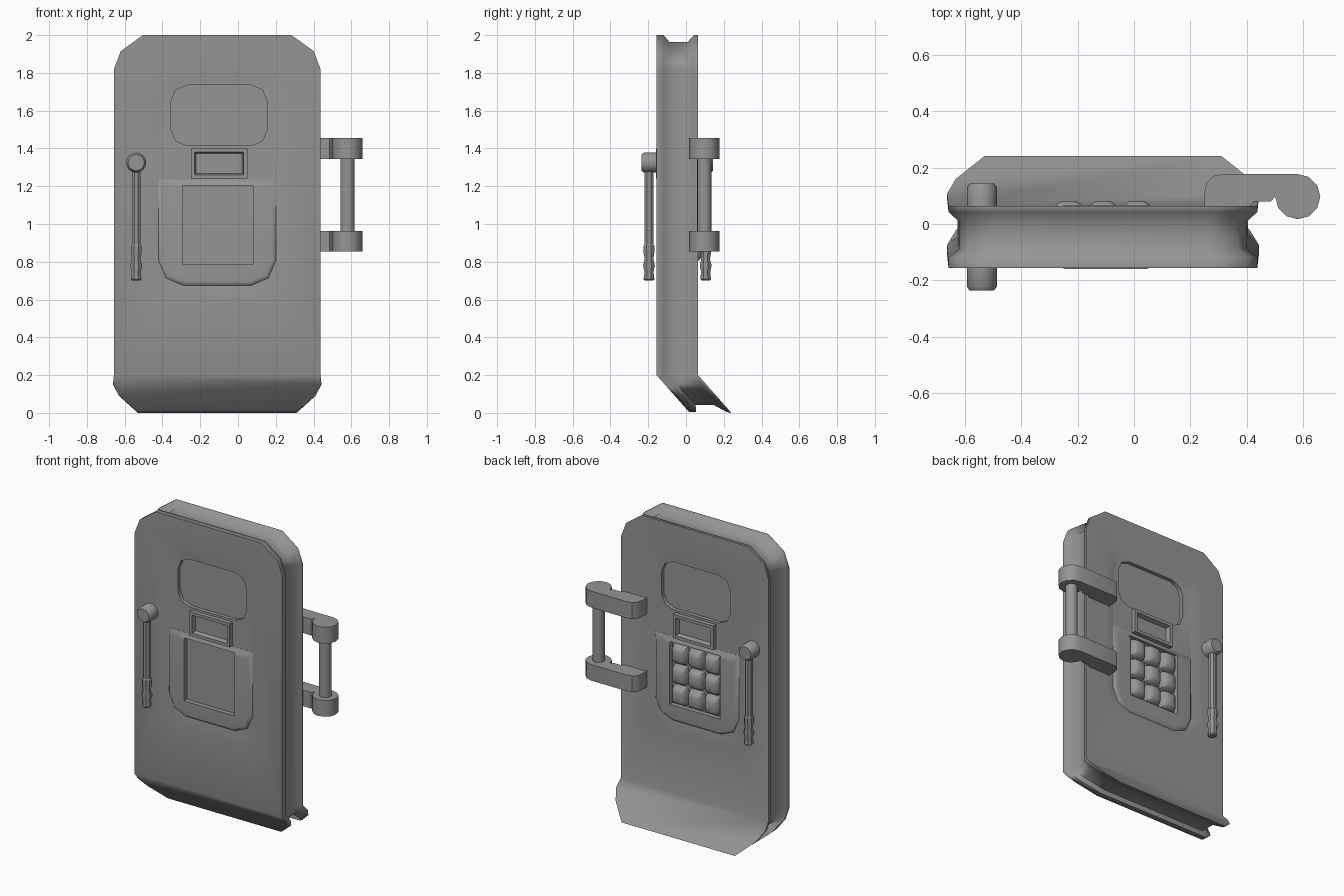
import bpy, bmesh, math

if "Cube" in bpy.data.objects:
    bpy.data.objects.remove(bpy.data.objects["Cube"])

FRONT, BACK = -0.156, 0.064      # door face planes
CX = -0.11                       # door centre line

metal = bpy.data.materials.new("dark_grey_metal")
metal.diffuse_color = (0.3, 0.3, 0.3, 1)
metal.use_nodes = True
metal.node_tree.nodes["Principled BSDF"].inputs["Base Color"].default_value = metal.diffuse_color


def finish(name, bm, smooth=None):
    bmesh.ops.recalc_face_normals(bm, faces=bm.faces)
    me = bpy.data.meshes.new(name)
    bm.to_mesh(me)
    bm.free()
    me.materials.append(metal)
    ob = bpy.data.objects.new(name, me)
    bpy.context.collection.objects.link(ob)
    if smooth:
        shade(ob, smooth)
    return ob


def shade(ob, angle):
    bpy.ops.object.select_all(action='DESELECT')
    ob.select_set(True)
    bpy.context.view_layer.objects.active = ob
    bpy.ops.object.shade_smooth_by_angle(angle=math.radians(angle))


def bridge(bm, rings):
    vs = [[bm.verts.new(p) for p in r] for r in rings]
    n = len(vs[0])
    for a, b in zip(vs, vs[1:]):
        for i in range(n):
            j = (i + 1) % n
            bm.faces.new((a[i], a[j], b[j], b[i]))
    return vs


def loft(name, rings, smooth=None):
    bm = bmesh.new()
    vs = bridge(bm, rings)
    bm.faces.new(vs[0])
    bm.faces.new(vs[-1])
    return finish(name, bm, smooth)


def rounded(x0, x1, z0, z1, c=0.0, low_only=False):
    """Rectangle in x/z whose corners are cut in two steps of size c."""
    if c == 0:
        return [(x0, z0), (x1, z0), (x1, z1), (x0, z1)]
    k = 0.3 * c
    pts = [(x0, z0 + c), (x0 + k, z0 + k), (x0 + c, z0),
           (x1 - c, z0), (x1 - k, z0 + k), (x1, z0 + c)]
    if low_only:
        return pts + [(x1, z1), (x0, z1)]
    return pts + [(x1, z1 - c), (x1 - k, z1 - k), (x1 - c, z1),
                  (x0 + c, z1), (x0 + k, z1 - k), (x0, z1 - c)]


def at_y(pts, y):
    return [(x, y, z) for x, z in pts]


def combine(target, other, op):
    bpy.context.view_layer.objects.active = target
    m = target.modifiers.new(op, 'BOOLEAN')
    m.object, m.operation, m.solver = other, op, 'EXACT'
    bpy.ops.object.modifier_apply(modifier=m.name)
    bpy.data.objects.remove(other, do_unlink=True)


def recess(target, surf, side, outer, inner, depth):
    """Tapered pocket sunk into a face; side is the outward y direction."""
    cut = loft("cutter", [at_y(outer, surf + side * 0.02), at_y(outer, surf),
                          at_y(inner, surf - side * depth)])
    cut.hide_render = True
    combine(target, cut, 'DIFFERENCE')


# Door slab: outline with a grooved rim, lower strip swept backwards
half = [(0.42, 0.005), (0.52, 0.09), (0.552, 0.15), (0.547, 0.2),
        (0.547, 1.82), (0.511, 1.915), (0.393, 2.0)]
outline = half + [(-x, z) for x, z in reversed(half)]


def door_ring(y, inset):
    ring = []
    for x, z in outline:
        if z > 1.9:
            z -= inset
        elif z < 0.1:
            z += inset
        if y == BACK and z < 0.01:
            z = 0.0
        ring.append((CX + x * (1 - inset / 0.545),
                     y + max(0, 0.2 - z) * 0.88, z))
    return ring


sections = [(FRONT, 0), (-0.118, 0), (-0.088, 0.037),
            (0.008, 0.037), (0.043, 0), (BACK, 0)]
bm = bmesh.new()
vs = bridge(bm, [door_ring(y, inset) for y, inset in sections])
for ring in (vs[0], vs[-1]):
    bm.faces.new([v for v in ring if v.co.z > 0.19])
    bm.faces.new([v for v in ring if v.co.z < 0.21])
door = finish("door_slab", bm)

# Both faces: shallow dish, window pocket, raised control panel
for surf, side in ((FRONT, -1), (BACK, 1)):
    recess(door, surf, side, rounded(-0.49, 0.27, 0.60, 1.87, 0.16),
           rounded(-0.422, 0.202, 0.67, 1.75, 0.12), 0.025)
    window = rounded(-0.355, 0.155, 1.415, 1.735, 0.085)
    recess(door, surf, side, window, window, 0.05)
    base = rounded(-0.42, 0.20, 0.675, 1.236, 0.13, True)
    top = rounded(-0.40, 0.18, 0.695, 1.19, 0.12, True)
    panel = loft("panel", [at_y(base, surf - side * 0.06), at_y(base, surf - side * 0.024),
                           at_y(top, surf - side * 0.004)])
    combine(door, panel, 'UNION')
    pad = rounded(-0.295, 0.08, 0.785, 1.205)
    recess(door, surf, side, pad, pad, 0.035)

# Raised slot frame with its pocket
slot = rounded(-0.25, 0.05, 1.24, 1.40)
frame = loft("slot_frame", [at_y(slot, FRONT - 0.004), at_y(slot, BACK + 0.004)])
combine(door, frame, 'UNION')
for surf, side in ((FRONT, -1), (BACK, 1)):
    recess(door, surf, side, rounded(-0.23, 0.03, 1.26, 1.38),
           rounded(-0.222, 0.022, 1.268, 1.372), 0.025)

# Soft shading over the bevels, large faces kept even
shade(door, 60)
weighted = door.modifiers.new("even_faces", 'WEIGHTED_NORMAL')
weighted.keep_sharp = True

# Keypad buttons on the back
for row in range(3):
    for col in range(3):
        x, z = CX + (col - 1) * 0.121, 0.995 + (row - 1) * 0.137
        rings = [at_y(rounded(x - w, x + w, z - w - 0.008, z + w + 0.008, 0.018), y)
                 for y, w in ((0.02, 0.055), (0.05, 0.052), (0.07, 0.042), (0.081, 0.027))]
        loft(f"button_{row}_{col}", rings, 35)


# Lever handles on both faces
def circle(r, n, off=0.0):
    return [(r * math.cos(2 * math.pi * (i + off) / n),
             r * math.sin(2 * math.pi * (i + off) / n)) for i in range(n)]


LX, LZ = -0.539, 1.325
grip = [(0.022, 0.70), (0.031, 0.708), (0.026, 0.745), (0.034, 0.78), (0.025, 0.815),
        (0.031, 0.85), (0.031, 0.885), (0.025, 0.893), (0.025, 1.32)]
for label, surf, side in (("front", FRONT, -1), ("back", BACK, 1)):
    head = [[(LX + x, surf + side * d, LZ + z) for x, z in circle(r, 16)]
            for d, r in ((-0.01, 0.053), (0.066, 0.053), (0.08, 0.043))]
    loft(label + "_lever_hub", head, 50)
    y0 = surf + side * 0.04
    loft(label + "_lever", [[(LX + x, y0 + y, z) for x, y in circle(r, 8, 0.5)]
                            for r, z in grip], 30)

# Hinge brackets: flat arm ending in a round knuckle
HX, HY, HR = 0.58, 0.097, 0.08
arm = [(0.25, 0.03), (0.25, 0.115), (0.258, 0.148), (0.28, 0.17), (0.32, 0.177)]
arm += [(HX + HR * math.cos(math.radians(a)), HY + HR * math.sin(math.radians(a)))
        for a in range(90, -181, -30)]
arm += [(0.485, 0.08), (0.425, 0.08), (0.415, 0.07), (0.415, 0.03)]
for label, z0, z1 in (("lower", 0.855, 0.963), ("upper", 1.345, 1.455)):
    loft(label + "_hinge_bracket", [[(x, y, z) for x, y in arm] for z in (z0, z1)], 35)

# Hinge pin
loft("hinge_pin", [[(HX + x, HY + y, z) for x, y in circle(0.038, 16)]
                   for z in (0.95, 1.36)], 35)
